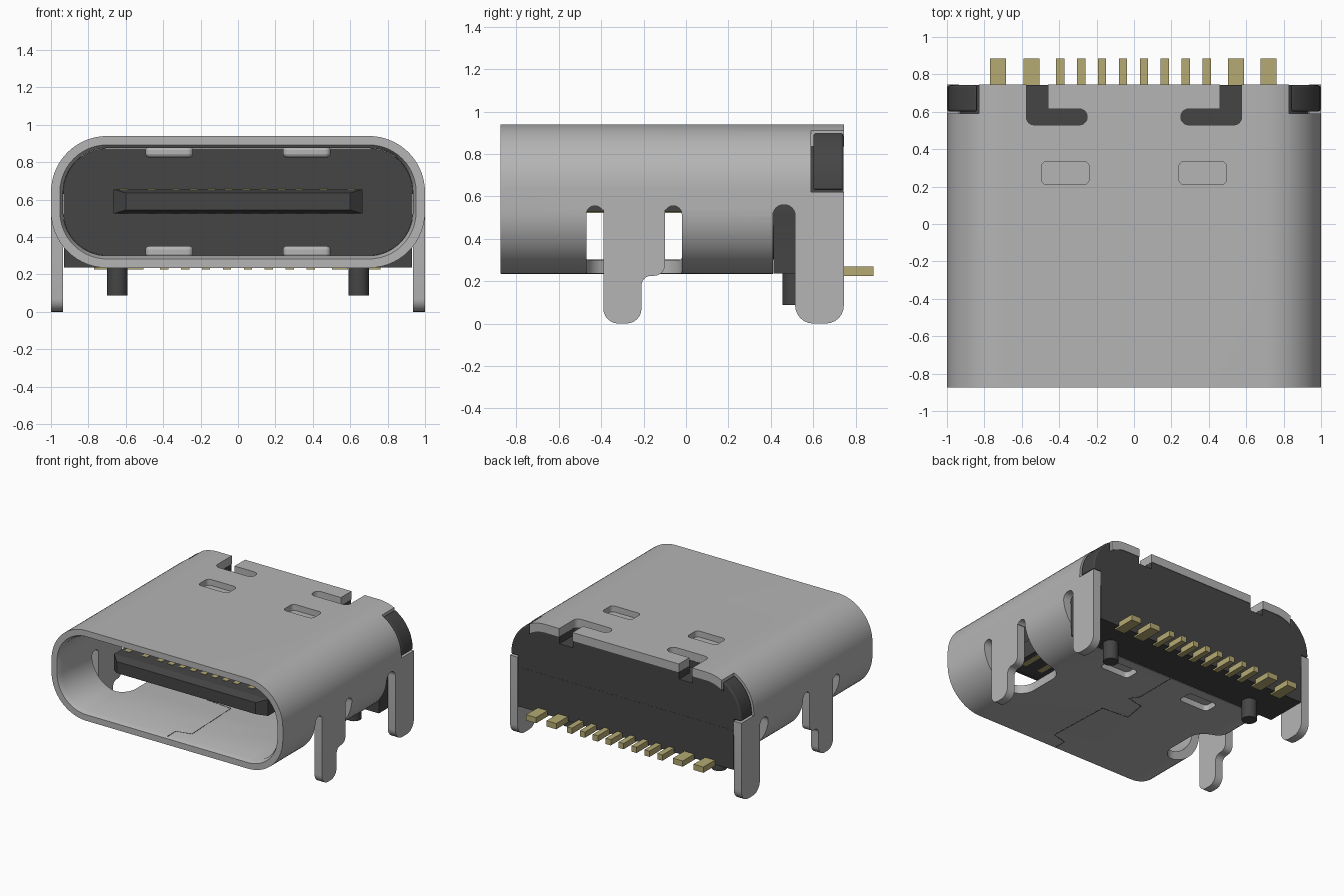
import bpy, bmesh, math
from mathutils import Vector

if "Cube" in bpy.data.objects:
    bpy.data.objects.remove(bpy.data.objects["Cube"], do_unlink=True)


def material(name, rgb):
    m = bpy.data.materials.new(name)
    m.use_nodes = True
    m.diffuse_color = (*rgb, 1)
    m.node_tree.nodes["Principled BSDF"].inputs["Base Color"].default_value = (*rgb, 1)
    return m


STEEL = material("steel grey", (0.46, 0.46, 0.46))
PLASTIC = material("dark plastic", (0.06, 0.06, 0.06))
GOLD = material("dull gold", (0.46, 0.40, 0.17))


def rounded(corners, seg=6):
    """Fillet a 2D outline given as (a, b, radius) corners."""
    out = []
    n = len(corners)
    for i, (a, b, r) in enumerate(corners):
        p = Vector((a, b))
        if r == 0:
            out.append(p)
            continue
        d1 = (Vector(corners[i - 1][:2]) - p).normalized()
        d2 = (Vector(corners[(i + 1) % n][:2]) - p).normalized()
        half = d1.angle(d2) / 2
        centre = p + (d1 + d2).normalized() * (r / math.sin(half))
        start = p + d1 * (r / math.tan(half)) - centre
        end = p + d2 * (r / math.tan(half)) - centre
        sweep = start.angle(end)
        for k in range(seg + 1):
            t = k / seg
            q = (start * math.sin((1 - t) * sweep) + end * math.sin(t * sweep)) / math.sin(sweep)
            out.append(centre + q)
    return [p for i, p in enumerate(out) if (p - out[i - 1]).length > 1e-5]


def rect(a0, a1, b0, b1, r=0.0, seg=6):
    return rounded([(a0, b0, r), (a1, b0, r), (a1, b1, r), (a0, b1, r)], seg)


def loft(name, rings, axis, mat):
    """Solid through (position, outline) rings placed along an axis."""
    place = {"x": lambda p, t: (t, p[0], p[1]),
             "y": lambda p, t: (p[0], t, p[1]),
             "z": lambda p, t: (p[0], p[1], t)}[axis]
    bm = bmesh.new()
    loops = [[bm.verts.new(place(p, t)) for p in pts] for t, pts in rings]
    n = len(loops[0])
    for A, B in zip(loops, loops[1:]):
        for i in range(n):
            j = (i + 1) % n
            bm.faces.new((A[i], A[j], B[j], B[i]))
    bm.faces.new(loops[0])
    bm.faces.new(loops[-1])
    bmesh.ops.recalc_face_normals(bm, faces=bm.faces)
    me = bpy.data.meshes.new(name)
    bm.to_mesh(me)
    bm.free()
    me.materials.append(mat)
    ob = bpy.data.objects.new(name, me)
    bpy.context.collection.objects.link(ob)
    return ob


def prism(name, pts, axis, lo, hi, mat=STEEL):
    return loft(name, [(lo, pts), (hi, pts)], axis, mat)


def box(name, x0, x1, y0, y1, z0, z1, mat):
    return prism(name, rect(x0, x1, y0, y1), "z", z0, z1, mat)


def activate(ob):
    bpy.ops.object.select_all(action="DESELECT")
    ob.select_set(True)
    bpy.context.view_layer.objects.active = ob


def boolean(ob, tool, op="DIFFERENCE", keep=False):
    mod = ob.modifiers.new("cut", "BOOLEAN")
    mod.operation, mod.solver, mod.object = op, "EXACT", tool
    activate(ob)
    bpy.ops.object.modifier_apply(modifier="cut")
    if not keep:
        bpy.data.objects.remove(tool, do_unlink=True)


def bevel(ob, width):
    mod = ob.modifiers.new("bevel", "BEVEL")
    mod.width, mod.segments = width, 3
    mod.limit_method, mod.angle_limit = "ANGLE", math.radians(40)


def smooth(ob):
    activate(ob)
    bpy.ops.object.shade_smooth_by_angle(angle=math.radians(30))


def section(inset, seg=14):
    return rect(-1 + inset, 1 - inset, 0.235 + inset, 0.94 - inset, 0.3 - inset, seg)


def span(s, a, b):
    return sorted((s * a, s * b))


# Tubular shell with a flared mouth
shell = prism("shell", section(0), "y", -0.875, 0.745)
bore = loft("bore", [(-0.9, section(0.035)), (-0.84, section(0.065)), (0.9, section(0.065))], "y", STEEL)
boolean(shell, bore)

# Rear underside opening with a round-topped relief slot beside each rear leg
boolean(shell, prism("rear_cut", rect(0.41, 0.515, 0.1, 0.56, 0.05), "x", -1.1, 1.1))
boolean(shell, box("rear_floor_cut", -1.1, 1.1, 0.41, 0.8, 0.1, 0.5, STEEL))
boolean(shell, box("rear_side_cut", -1.1, 1.1, 0.5151, 0.81, 0.09, 0.535, STEEL))

# Housing body: plug inside the shell plus a square-cornered base
housing = prism("housing", section(0.066), "y", 0.36, 0.742, PLASTIC)
boolean(housing, box("housing_base", -0.93, 0.93, 0.412, 0.743, 0.237, 0.545, PLASTIC), "UNION")

for s, side in ((1, "left"), (-1, "right")):
    # Side openings left by the bent front legs
    for y0, y1 in ((-0.47, -0.39), (-0.10, -0.02)):
        boolean(shell, prism("window", rect(y0, y1, 0.1, 0.555, 0.039), "x", *span(s, 0.8, 1.1)))
    boolean(shell, prism("leg_gap", rect(-0.41, -0.08, 0.11, 0.535), "x", *span(s, 0.81, 1.12)))
    plan = rounded([(s * 0.64, -0.47, 0.12), (s * 1.11, -0.47, 0), (s * 1.11, -0.02, 0), (s * 0.64, -0.02, 0.12)])
    boolean(shell, prism("floor_hole", plan, "z", 0.12, 0.42))

    # Rear corner notch and the plastic shoulder that fills it
    boolean(shell, box("notch", *span(s, 0.83, 1.1), 0.59, 0.8, 0.62, 1.1, STEEL))
    shoulder = prism("shoulder_" + side, section(0.004), "y", 0.602, 0.742, PLASTIC)
    boolean(shoulder, box("limit", *span(s, 0.84, 1.1), 0.5, 0.8, 0.63, 1.1, PLASTIC), "INTERSECT")
    bevel(shoulder, 0.012)
    smooth(shoulder)

    # L-shaped slot in the roof
    ell = rounded([(s * 0.575, 0.8, 0), (s * 0.575, 0.53, 0.04), (s * 0.25, 0.53, 0.042),
                   (s * 0.25, 0.615, 0.042), (s * 0.46, 0.615, 0), (s * 0.46, 0.8, 0)])
    slot = prism("slot", ell, "z", 0.82, 1.1)
    boolean(shell, slot, keep=True)
    boolean(housing, slot)

    # Pressed spring dimples, top and bottom
    x0, x1 = span(s, 0.24, 0.495)
    for level, z0, z1, b0, b1 in (("upper", 0.893, 1.0, 0.825, 0.885), ("lower", 0.1, 0.282, 0.29, 0.352)):
        boolean(shell, prism("pocket", rect(x0, x1, 0.21, 0.335, 0.03), "z", z0, z1))
        bump = prism(f"{level}_dimple_{side}", rect(x0, x1, 0.20, 0.345, 0.03), "z", b0, b1)
        bevel(bump, 0.02)
        smooth(bump)

    # Solder legs
    front = rounded([(-0.39, 0.535, 0), (-0.39, 0, 0.07), (-0.21, 0, 0.07), (-0.21, 0.225, 0.045),
                     (-0.10, 0.225, 0.05), (-0.10, 0.535, 0)])
    rear = rounded([(0.515, 0.535, 0), (0.515, 0, 0.085), (0.745, 0, 0.085), (0.745, 0.535, 0)])
    for name, pts in (("front_leg_", front), ("rear_leg_", rear)):
        smooth(prism(name + side, pts, "x", *span(s, 0.935, 1.0)))

    # Locating peg
    c = s * 0.645
    peg = prism("peg_" + side, rect(c - 0.055, c + 0.055, 0.455, 0.565, 0.0549, 8), "z", 0.087, 0.26, PLASTIC)
    bevel(peg, 0.015)
    smooth(peg)

smooth(shell)
smooth(housing)

# Tongue with a chamfered nose
loft("tongue", [(-0.64, rect(-0.60, 0.60, 0.545, 0.635)),
                (-0.58, rect(-0.665, 0.665, 0.525, 0.655)),
                (0.40, rect(-0.665, 0.665, 0.525, 0.655))], "y", PLASTIC)

# Solder leads at the rear and matching contact strips on the tongue
leads = [(-0.727, 0.085), (-0.549, 0.085)]
leads += [(-0.394 + 0.1118 * i, 0.044) for i in range(8)]
leads += [(0.545, 0.085), (0.720, 0.085)]
for i, (x, w) in enumerate(leads, 1):
    box(f"lead_{i}", x - w / 2, x + w / 2, 0.70, 0.885, 0.225, 0.27, GOLD)
    sx = x * 0.84
    box(f"upper_contact_{i}", sx - 0.022, sx + 0.022, -0.50, 0.38, 0.65, 0.658, GOLD)
    box(f"lower_contact_{i}", sx - 0.022, sx + 0.022, -0.50, 0.38, 0.522, 0.53, GOLD)

# Interlocking seam line along the shell floor
path = [(0, -0.874), (0, -0.77), (0.12, -0.74), (0.10, -0.23), (-0.12, -0.21),
        (-0.09, -0.03), (0.05, 0.0), (0.0, 0.06), (0.0, 0.41)]
for i, (p, q) in enumerate(zip(path, path[1:]), 1):
    p, q = Vector(p), Vector(q)
    d = (q - p).normalized() * 0.003
    n = Vector((-d.y, d.x))
    for face, z in (("under", 0.234), ("inner", 0.2985)):
        prism(f"{face}_seam_{i}", [p + n, p - n, q - n, q + n], "z", z, z + 0.0025, PLASTIC)
